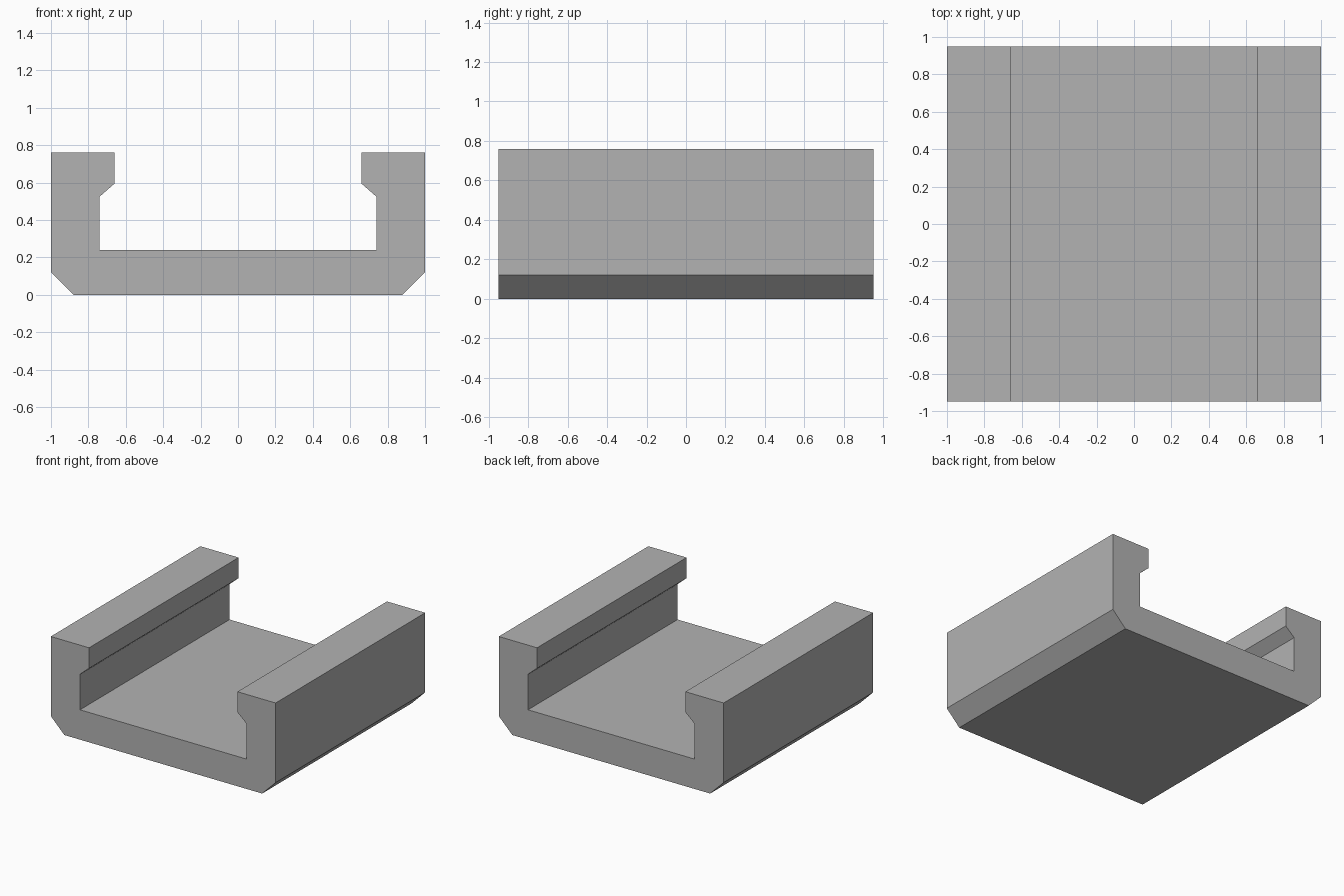
import bpy
import bmesh

cube = bpy.data.objects.get("Cube")
if cube:
    bpy.data.objects.remove(cube, do_unlink=True)

HALF_LENGTH = 0.95

# Plain grey material
grey = bpy.data.materials.new("plain grey")
grey.use_nodes = True
colour = (0.45, 0.45, 0.45, 1.0)
grey.diffuse_color = colour
grey.node_tree.nodes["Principled BSDF"].inputs["Base Color"].default_value = colour

# Right half of the channel section (x, z), from bottom chamfer to floor
half = [(0.88, 0.0), (1.0, 0.12), (1.0, 0.76), (0.66, 0.76),
        (0.66, 0.595), (0.74, 0.525), (0.74, 0.24)]
section = half + [(-x, z) for x, z in reversed(half)]

# Extrude the mirrored section along the rail
bm = bmesh.new()
face = bm.faces.new([bm.verts.new((x, -HALF_LENGTH, z)) for x, z in section])
result = bmesh.ops.extrude_face_region(bm, geom=[face], use_keep_orig=True)
moved = [v for v in result["geom"] if isinstance(v, bmesh.types.BMVert)]
bmesh.ops.translate(bm, verts=moved, vec=(0, 2 * HALF_LENGTH, 0))
bmesh.ops.recalc_face_normals(bm, faces=bm.faces)

mesh = bpy.data.meshes.new("channel_rail")
bm.to_mesh(mesh)
bm.free()
mesh.materials.append(grey)
rail = bpy.data.objects.new("channel_rail", mesh)
bpy.context.collection.objects.link(rail)
